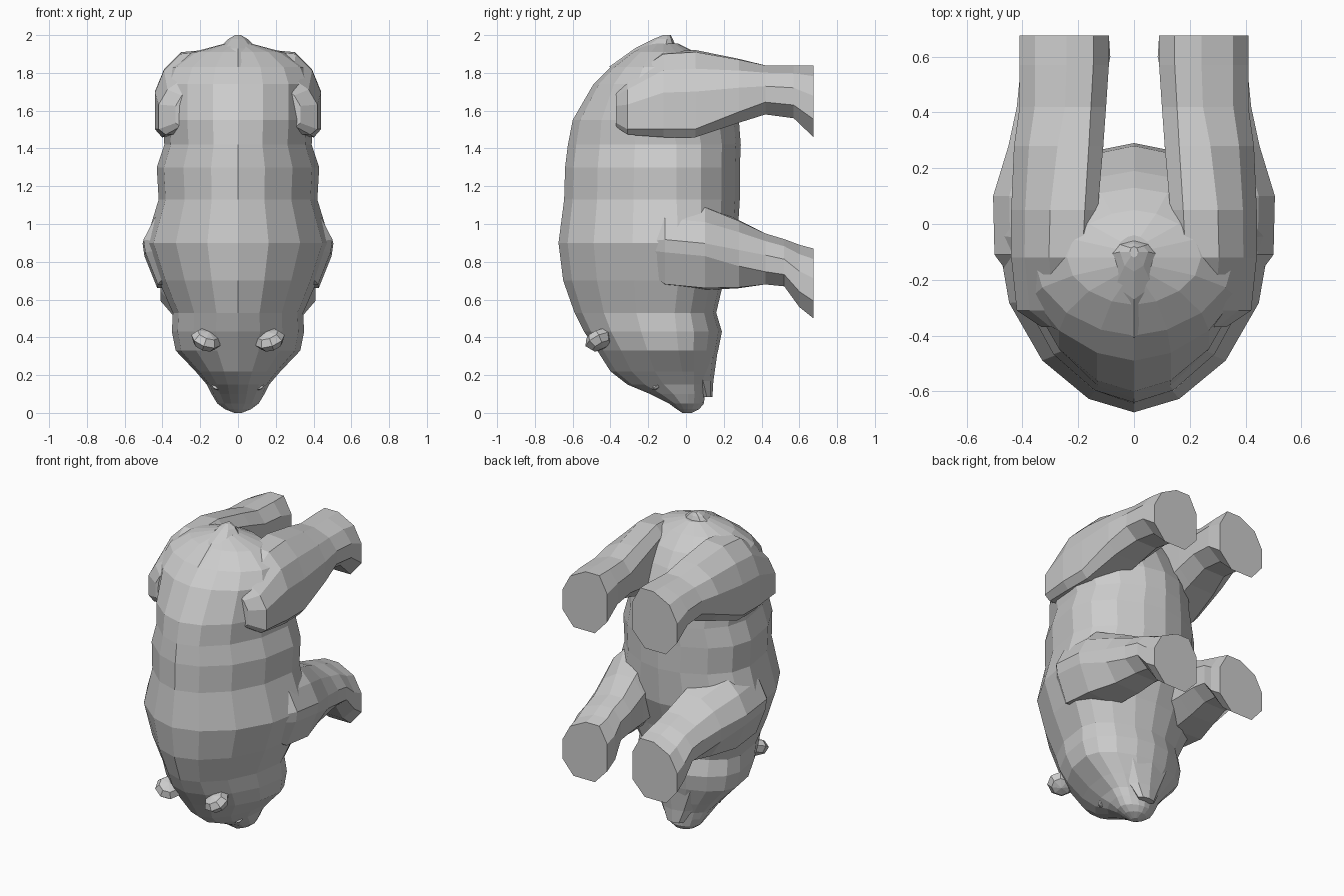
import bpy, bmesh, math
from mathutils import Vector, Matrix

if "Cube" in bpy.data.objects:
    bpy.data.objects.remove(bpy.data.objects["Cube"])

fur = bpy.data.materials.new("grey fur")
fur.diffuse_color = (0.6, 0.6, 0.6, 1)
fur.use_nodes = True
fur.node_tree.nodes["Principled BSDF"].inputs["Base Color"].default_value = fur.diffuse_color


def finish(name, bm):
    bmesh.ops.recalc_face_normals(bm, faces=bm.faces[:])
    me = bpy.data.meshes.new(name)
    bm.to_mesh(me)
    bm.free()
    me.materials.append(fur)
    ob = bpy.data.objects.new(name, me)
    bpy.context.collection.objects.link(ob)
    return ob


def loft(name, rings):
    """Skin a list of equal-length point rings and cap both ends."""
    bm = bmesh.new()
    vs = [[bm.verts.new(p) for p in r] for r in rings]
    n = len(vs[0])
    for a, b in zip(vs, vs[1:]):
        for i in range(n):
            j = (i + 1) % n
            bm.faces.new((a[i], a[j], b[j], b[i]))
    bm.faces.new(vs[0])
    bm.faces.new(vs[-1])
    return finish(name, bm)


def section(z, w, back, belly, mid=0.0, n=16):
    """Oval section, slightly keeled along back and belly."""
    pts = []
    for i in range(n):
        a = 2 * math.pi * i / n
        s, c = math.sin(a), math.cos(a)
        x = math.copysign(abs(s) ** 1.15, s)
        y = mid + ((back if c > 0 else belly) - mid) * abs(c)
        pts.append((w * x, y, z))
    return pts


# body from rump to snout: z, half width, back y, belly y, y of widest point
body_rings = [
    (1.955, .07, -.20, -.04, -.12), (1.91, .24, -.29, .05, -.12),
    (1.83, .36, -.40, .13, -.12), (1.74, .40, -.49, .19, -.12),
    (1.55, .40, -.60, .28, -.08), (1.42, .39, -.625, .29, -.05),
    (1.30, .43, -.64, .285, -.05), (1.13, .42, -.645, .285, -.05),
    (0.90, .49, -.675, .27, -.04), (0.70, .42, -.65, .20, -.04),
    (0.53, .345, -.59, .16, -.06),
    (0.43, .35, -.54, .19, -.05), (0.33, .33, -.47, .17, -.04),
    (0.22, .225, -.40, .14, -.02), (0.15, .165, -.31, .11, 0),
    (0.10, .14, -.19, .10, .01), (0.05, .11, -.09, .095, .01),
    (0.02, .07, -.05, .07, .01), (0.0, .02, -.02, .03, 0),
]
body = loft("body", [section(*r) for r in body_rings])

# lower jaw below the mouth
parts = [loft("jaw", [section(.33, .20, .0, .168, .08, 8), section(.17, .11, .05, .145, .09, 8),
                      section(.085, .06, .085, .14, .11, 8)])]

# tail lying over the rump
parts.append(loft("tail", [
    section(1.83, .13, -.41, -.02, -.12, 8), section(1.93, .10, -.27, -.05, -.11, 8),
    section(1.98, .05, -.17, -.07, -.1, 8), section(2.0, .015, -.12, -.08, -.1, 8)]))

# legs: y, inner x, outer x, low z, high z, blend from thigh shape (0) to paw shape (1)
front = [
    (-.30, .12, .36, .80, .98, 0), (-.11, .12, .50, .67, 1.12, 0),
    (.10, .12, .505, .65, 1.10, 0), (.28, .11, .45, .66, 1.02, .5),
    (.42, .10, .42, .68, .95, 1), (.52, .10, .41, .67, .92, 1),
    (.60, .085, .41, .56, .89, 1), (.675, .09, .41, .50, .87, 1),
]
hind = [
    (-.37, .13, .33, 1.52, 1.72, 0), (-.31, .13, .42, 1.48, 1.77, 0),
    (-.12, .14, .44, 1.47, 1.90, 0), (.05, .13, .44, 1.47, 1.91, 0),
    (.28, .11, .43, 1.54, 1.87, .5), (.42, .10, .41, 1.58, 1.84, 1),
    (.57, .09, .41, 1.56, 1.84, 1), (.675, .09, .41, 1.46, 1.84, 1),
]
PAW = [(1, -.5), (1, .15), (.65, .7), (-.05, 1), (-.65, 1), (-1, .45), (-1, -.5), (-.45, -1), (.5, -1)]
SHOULDER = [(.95, -.2), (1, .1), (.7, .6), (.3, .95), (-.6, 1), (-1, .5), (-1, -.5), (-.5, -1), (.6, -.95)]
THIGH = [(1, -.85), (1, .05), (.68, .6), (.1, 1), (-.7, 1.05), (-1, .8), (-1, -.5), (-.5, -1), (.75, -1.05)]
for side, s in (("right", 1), ("left", -1)):
    for label, rows, top in (("front_leg", front, SHOULDER), ("hind_leg", hind, THIGH)):
        rings = []
        for y, xi, xo, lo, hi, t in rows:
            shape = [Vector(a).lerp(Vector(b), t) for a, b in zip(top, PAW)]
            rings.append([(s * ((xi + xo) / 2 + (xo - xi) / 2 * p.x), y,
                           (lo + hi) / 2 + (hi - lo) / 2 * p.y) for p in shape])
        parts.append(loft(side + "_" + label, rings))

    # ear and eye as small faceted balls
    for label, pos, size, tilt in (("ear", (.17, -.462, .385), (.082, .078, .052), 0.35),
                                   ("eye", (.11, -.15, .14), (.028, .034, .014), 0.2)):
        bm = bmesh.new()
        m = (Matrix.Translation(Vector((s * pos[0], pos[1], pos[2])))
             @ Matrix.Rotation(-s * tilt, 4, 'Y') @ Matrix.Rotation(0.45, 4, 'X')
             @ Matrix.Diagonal((*size, 1)))
        bmesh.ops.create_uvsphere(bm, u_segments=8, v_segments=4, radius=1, matrix=m)
        parts.append(finish(side + "_" + label, bm))

# weld every part into one continuous skin, so nothing is left inside
for part in parts:
    mod = body.modifiers.new(part.name, 'BOOLEAN')
    mod.operation, mod.solver, mod.object = 'UNION', 'EXACT', part
skin = bpy.data.meshes.new_from_object(body.evaluated_get(bpy.context.evaluated_depsgraph_get()))
body.modifiers.clear()
body.data = skin
for part in parts:
    bpy.data.objects.remove(part)
